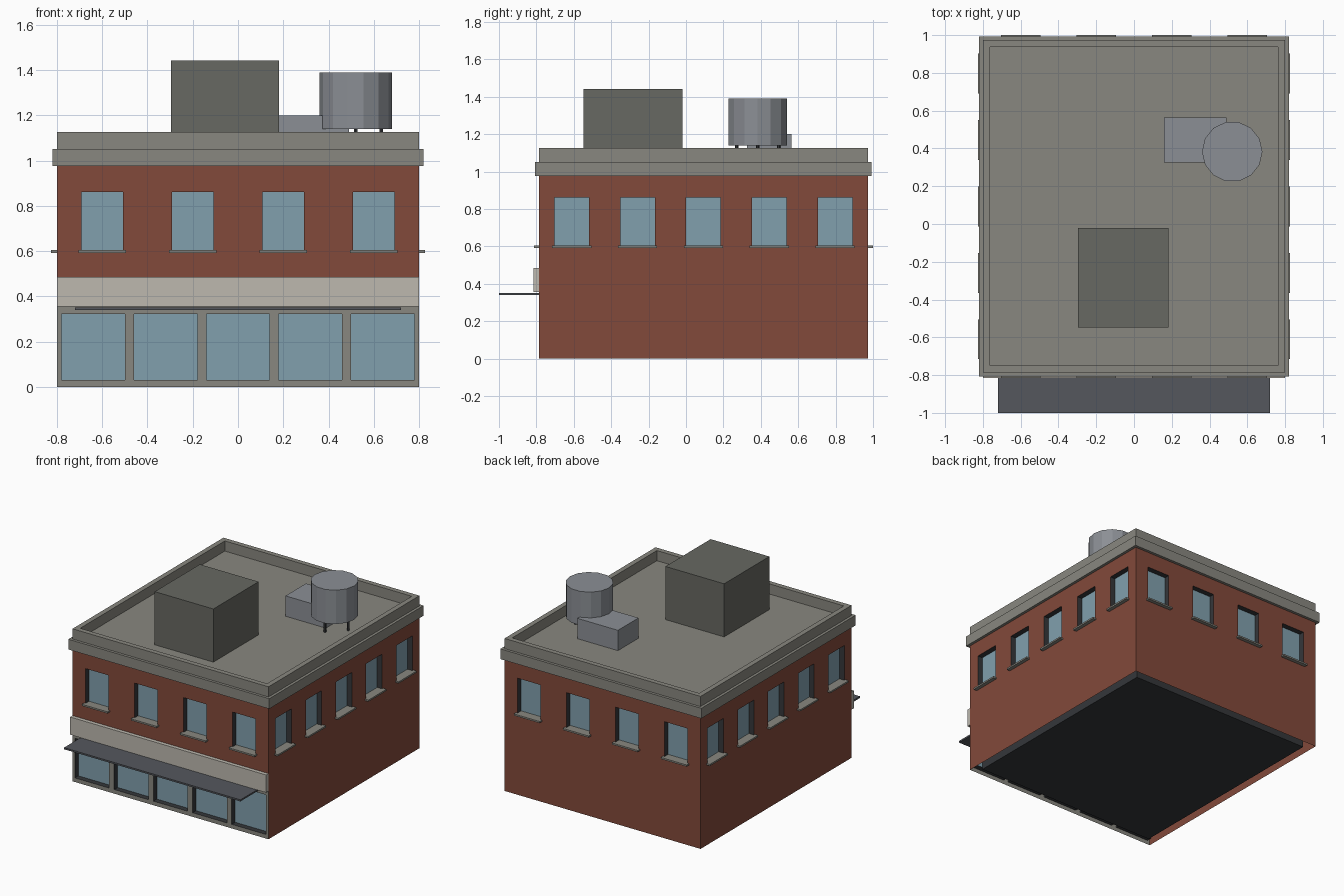
import bpy, bmesh, math
from mathutils import Vector

if "Cube" in bpy.data.objects:
    bpy.data.objects.remove(bpy.data.objects["Cube"])

# Overall dimensions
X, Y0, Y1 = 0.80, -0.787, 0.973
YC, YL = (Y0 + Y1) / 2, Y1 - Y0
UP = Vector((0, 0, 1))


def material(name, r, g, b):
    m = bpy.data.materials.new(name)
    m.diffuse_color = (r, g, b, 1)
    m.use_nodes = True
    m.node_tree.nodes["Principled BSDF"].inputs["Base Color"].default_value = m.diffuse_color
    return m


BRICK = material("brick", 0.225, 0.067, 0.043)
GLASS = material("glass", 0.22, 0.35, 0.42)
STONE = material("stone", 0.25, 0.245, 0.215)
PALE = material("pale_stone", 0.51, 0.485, 0.43)
DARK = material("dark", 0.035, 0.038, 0.042)
SHED = material("shed", 0.136, 0.138, 0.122)
AWNING = material("awning_metal", 0.09, 0.095, 0.11)
METAL = material("roof_metal", 0.26, 0.275, 0.30)


def finish(name, bm, mat):
    bmesh.ops.remove_doubles(bm, verts=bm.verts, dist=1e-5)
    me = bpy.data.meshes.new(name)
    bm.to_mesh(me)
    bm.free()
    me.materials.append(mat)
    ob = bpy.data.objects.new(name, me)
    bpy.context.collection.objects.link(ob)
    return ob


def add_box(bm, lo, hi):
    lo, hi = Vector(lo), Vector(hi)
    verts = bmesh.ops.create_cube(bm, size=1)["verts"]
    bmesh.ops.scale(bm, vec=hi - lo, verts=verts)
    bmesh.ops.translate(bm, vec=(lo + hi) / 2, verts=verts)


def box(name, lo, hi, mat):
    bm = bmesh.new()
    add_box(bm, lo, hi)
    return finish(name, bm, mat)


def cylinder(name, x, y, z0, z1, r, sides, mat, turn=0.0):
    bm = bmesh.new()
    bmesh.ops.create_cone(bm, cap_ends=True, segments=sides, radius1=r, radius2=r, depth=z1 - z0)
    ob = finish(name, bm, mat)
    ob.location = (x, y, (z0 + z1) / 2)
    ob.rotation_euler.z = turn
    return ob


def wall(name, mid, along, length, z0, z1, count, width, zb, zt, mat, depth=0.04, sills=True):
    """Thin wall with a row of recessed windows; 'along' points right as seen from outside."""
    along = Vector(along)
    out = along.cross(UP)
    mid = Vector(mid)

    def p(u, z, d=0.0):
        return mid + along * u + UP * z - out * d

    pitch = length / count
    centres = [(i - (count - 1) / 2) * pitch for i in range(count)]
    us = [-length / 2] + [c + s * width / 2 for c in centres for s in (-1, 1)] + [length / 2]
    zs = [z0, zb, zt, z1]
    face, reveal, glass, sill = (bmesh.new() for _ in range(4))

    def quad(bm, pts):
        bm.faces.new([bm.verts.new(q) for q in pts])

    for i in range(len(us) - 1):
        for j in range(3):
            a, b, c, d = us[i], us[i + 1], zs[j], zs[j + 1]
            loop = [(a, c), (b, c), (b, d), (a, d)]
            if not (i % 2 and j == 1):
                quad(face, [p(*q) for q in loop])
                continue
            quad(glass, [p(*q, depth) for q in loop])
            for k in range(4):
                q, r = loop[k], loop[(k + 1) % 4]
                quad(reveal, [p(*q), p(*r), p(*r, depth), p(*q, depth)])
            if sills:
                m = (a + b) / 2
                s, t = p(m - 0.105, zb - 0.008, depth), p(m + 0.105, zb + 0.004, -0.027)
                add_box(sill, [min(v) for v in zip(s, t)], [max(v) for v in zip(s, t)])
    finish(name, face, mat)
    finish(name + "_window_reveals", reveal, DARK)
    finish(name + "_window_glass", glass, GLASS)
    if sills:
        finish(name + "_window_sills", sill, STONE)
    else:
        sill.free()


# Brick walls with upper-floor windows, and the shopfront below
upper = (0.185, 0.60, 0.86, BRICK)
wall("front_wall", (0, Y0, 0), (1, 0, 0), 2 * X, 0.355, 0.99, 4, *upper)
wall("back_wall", (0, Y1, 0), (-1, 0, 0), 2 * X, 0, 0.99, 4, *upper)
wall("right_wall", (X, YC, 0), (0, 1, 0), YL, 0, 0.99, 5, *upper)
wall("left_wall", (-X, YC, 0), (0, -1, 0), YL, 0, 0.99, 5, *upper)
wall("shopfront", (0, Y0, 0), (1, 0, 0), 2 * X, 0, 0.355, 5, 0.28, 0.03, 0.322, STONE, sills=False)

# Dark inner core behind the thin walls
box("inner_core", (-X + 0.06, Y0 + 0.06, 0), (X - 0.06, Y1 - 0.06, 0.98), DARK)

# Sign band and awning
box("sign_band", (-X, Y0 - 0.028, 0.355), (X, Y0, 0.485), PALE)
box("awning", (-0.72, -1.0, 0.339), (0.72, Y0, 0.351), AWNING)

# Cornice with roof deck, then the parapet ring
box("cornice_and_roof", (-X - 0.02, Y0 - 0.02, 0.975), (X + 0.02, Y1 + 0.02, 1.05), STONE)
T = 0.037
bm = bmesh.new()
rings = []
for inset, z in ((0, 1.05), (0, 1.125), (T, 1.125), (T, 1.05)):
    x, a, b = X - inset, Y0 + inset, Y1 - inset
    rings.append([bm.verts.new(v) for v in ((-x, a, z), (x, a, z), (x, b, z), (-x, b, z))])
for i in range(4):
    lower, higher = rings[i], rings[(i + 1) % 4]
    for k in range(4):
        n = (k + 1) % 4
        bm.faces.new((lower[k], lower[n], higher[n], higher[k]))
finish("parapet", bm, STONE)

# Rooftop stair house, ventilation unit and water tank
box("stair_house", (-0.297, -0.547, 1.05), (0.182, -0.02, 1.442), SHED)
box("ventilation_unit", (0.16, 0.325, 1.05), (0.49, 0.565, 1.20), METAL)
TX, TY = 0.52, 0.383
cylinder("water_tank", TX, TY, 1.14, 1.39, 0.16, 14, METAL, math.pi / 2)
for i in range(4):
    a = i * math.pi / 2
    cylinder(f"tank_leg_{i + 1}", TX + 0.112 * math.cos(a), TY + 0.112 * math.sin(a),
             1.05, 1.145, 0.009, 6, DARK)
